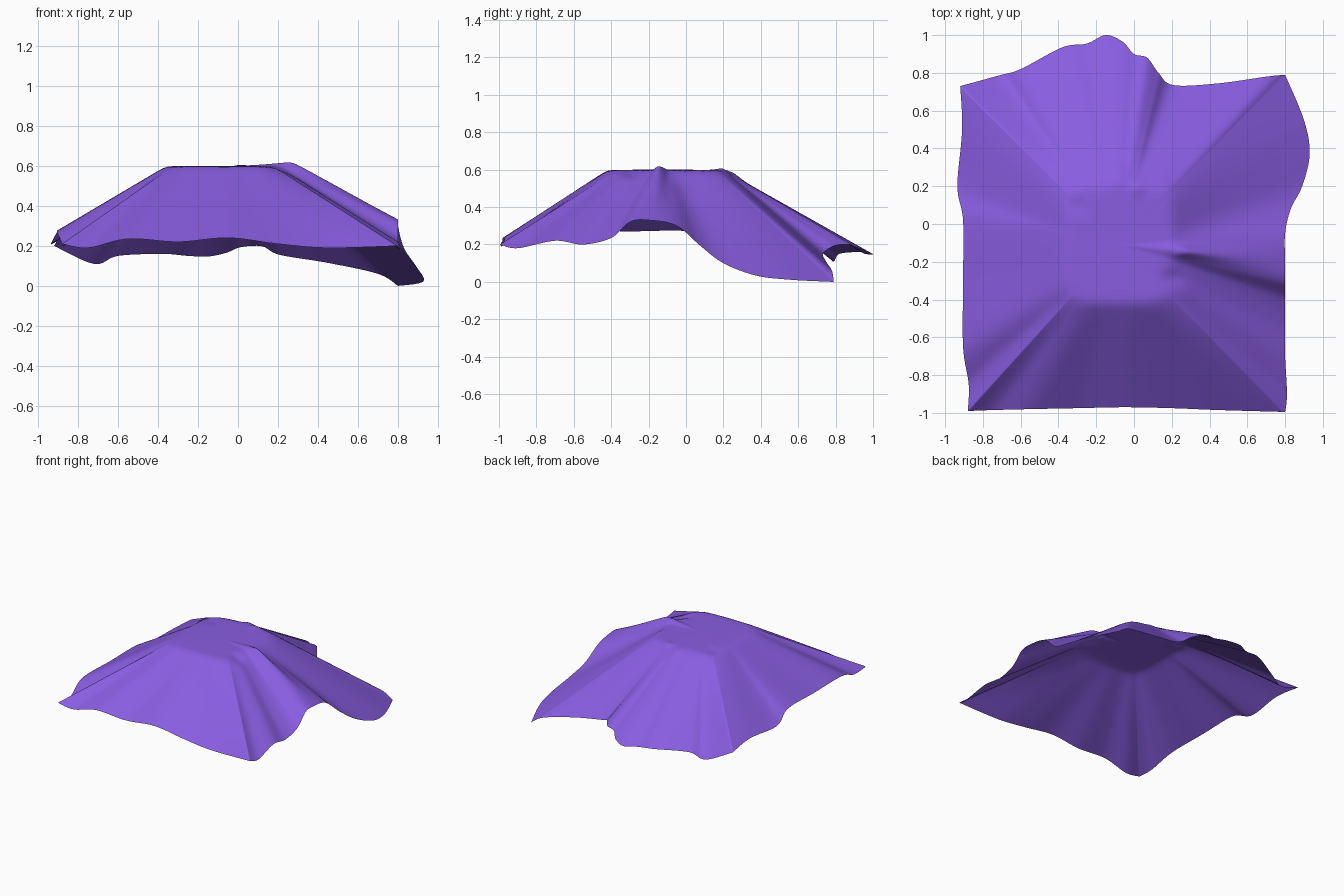
import bpy, bmesh, math
from mathutils import Vector

if "Cube" in bpy.data.objects:
    bpy.data.objects.remove(bpy.data.objects["Cube"])

# Hem of the cloth, one run per side, anticlockwise from the front-left corner
front = [(-.88, -.99, .21), (-.75, -.985, .19), (-.55, -.98, .235), (-.3, -.975, .22),
         (-.05, -.97, .24), (.2, -.975, .21), (.45, -.985, .19), (.8, -.995, .2)]
right = [(.8, -.995, .2), (.81, -.9, .18), (.8, -.7, .22), (.8, -.55, .2), (.8, -.4, .235),
         (.8, -.3, .32), (.8, -.2, .33), (.8, -.05, .3), (.83, .08, .19),
         (.89, .2, .1), (.93, .37, .035), (.9, .55, .012), (.8, .79, 0)]
back = [(.8, .79, 0), (.7, .78, .06), (.45, .745, .115), (.21, .735, .155), (.13, .8, .195),
        (.07, .88, .2), (0, .9, .19), (-.06, .965, .165), (-.15, 1, .147), (-.25, .955, .15),
        (-.38, .935, .16), (-.6, .82, .15), (-.72, .785, .11), (-.92, .73, .2)]
left = [(-.92, .73, .2), (-.91, .5, .22), (-.935, .2, .21), (-.905, .02, .27),
        (-.905, -.3, .27), (-.905, -.65, .27), (-.875, -.85, .2), (-.88, -.99, .21)]

STEPS, RINGS = 10, 36
CX, CY, HX, HY = -.08, -.11, .28, .31      # flat top: centre and half sizes


def smooth_run(points):
    """Sample a spline through the points, leaving out the last one."""
    p = [Vector(q) for q in points]
    p = [p[0]] + p + [p[-1]]
    out = []
    for i in range(1, len(p) - 2):
        a, b, c, d = p[i - 1:i + 3]
        for k in range(STEPS):
            t = k / STEPS
            out.append(.5 * (2 * b + (c - a) * t + (2 * a - 5 * b + 4 * c - d) * t * t
                             + (3 * b - a - 3 * c + d) * t ** 3))
    return out


def bump(x, y, px, py, w, h):
    return h * math.exp(-((x - px) ** 2 + (y - py) ** 2) / (w * w))


def soft_drop(u):
    """Zero on the flat top, then a straight fall with a rounded knee."""
    e = .035
    g = lambda v: (v + math.sqrt(v * v + e * e)) / 2
    return g(u) / g(1) if u > -.6 else 0


hem = smooth_run(front) + smooth_run(right) + smooth_run(back) + smooth_run(left)
bm = bmesh.new()
middle = bm.verts.new((CX, CY, .6))
spokes = []
for h in hem:
    dx, dy = h.x - CX, h.y - CY
    # share of the spoke covered by the rounded-square top
    f = (abs(dx / HX) ** 5 + abs(dy / HY) ** 5) ** -.2
    ridge = math.exp(-((math.atan2(dy, dx) + .1) / .1) ** 2)
    f += .08 * ridge
    spoke = []
    for k in range(1, RINGS + 1):
        s = k / RINGS
        x, y = CX + dx * s, CY + dy * s
        d = soft_drop((s - f) / (1 - f))
        z = .6 + (h.z - .6) * d
        z += .022 * ridge * (1 - d) * min(1, (s / f) ** 2)
        # puckers around the top
        z += bump(x, y, -.08, .25, .05, .015) + bump(x, y, .02, .2, .04, .012)
        z -= bump(x, y, .2, -.29, .05, .02) + bump(x, y, -.3, .1, .05, .01)
        spoke.append(bm.verts.new((x, y, z)))
    spokes.append(spoke)

for i, a in enumerate(spokes):
    b = spokes[(i + 1) % len(spokes)]
    bm.faces.new((middle, a[0], b[0]))
    for k in range(RINGS - 1):
        bm.faces.new((a[k], a[k + 1], b[k + 1], b[k]))
for face in bm.faces:
    face.smooth = True

# Draped cloth
mesh = bpy.data.meshes.new("draped_cloth")
bm.to_mesh(mesh)
bm.free()
cloth = bpy.data.objects.new("draped_cloth", mesh)
bpy.context.collection.objects.link(cloth)
mat = bpy.data.materials.new("purple_fabric")
mat.diffuse_color = (.25, .11, .75, 1)
mat.use_nodes = True
mat.node_tree.nodes["Principled BSDF"].inputs["Base Color"].default_value = mat.diffuse_color
mesh.materials.append(mat)
